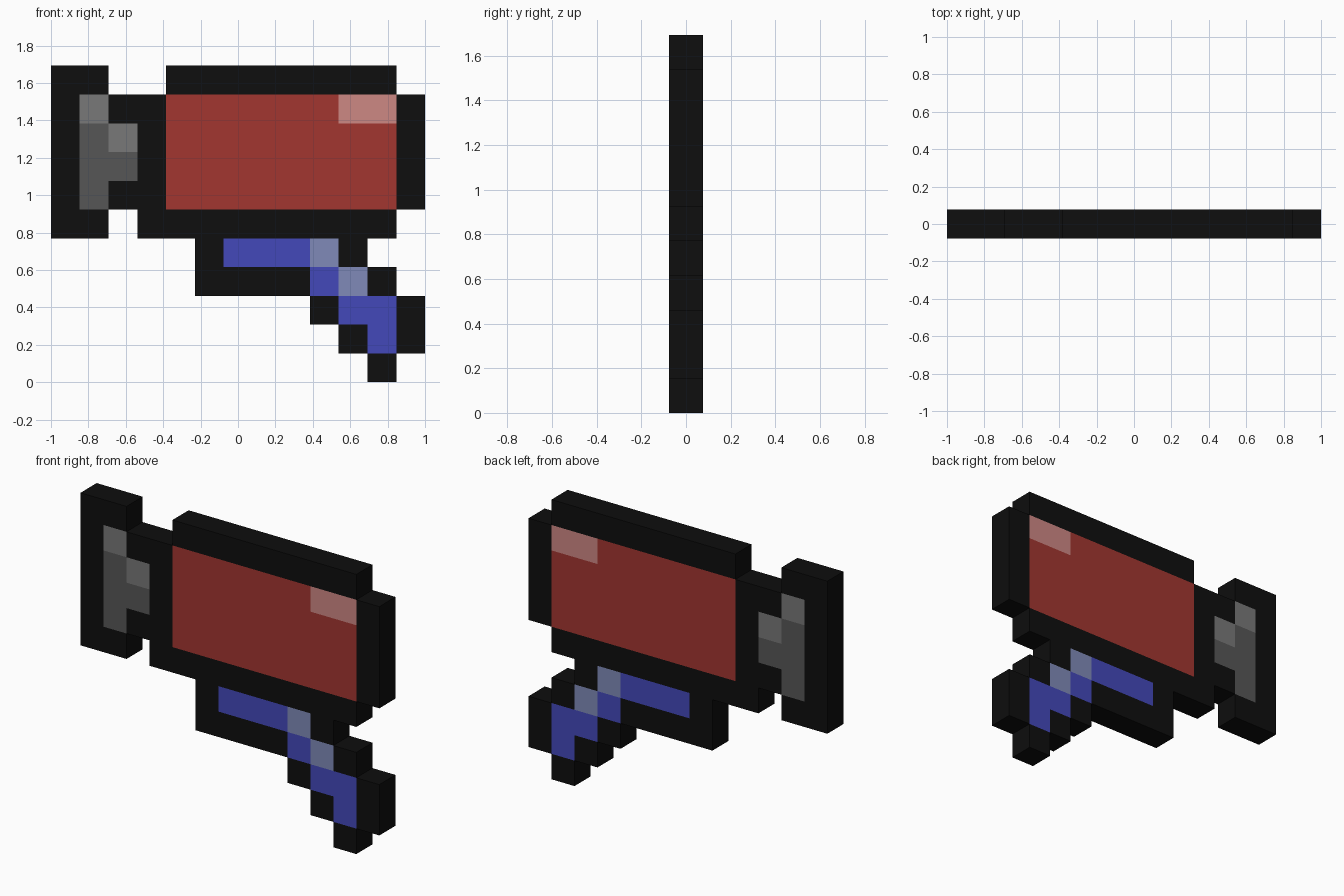
import bpy, bmesh

if "Cube" in bpy.data.objects:
    bpy.data.objects.remove(bpy.data.objects["Cube"])

P = 2 / 13            # pixel size
D = P / 2             # half thickness


def linear(c):
    c /= 255
    return c / 12.92 if c <= 0.04045 else ((c + 0.055) / 1.055) ** 2.4


def material(name, rgb):
    m = bpy.data.materials.new(name)
    m.diffuse_color = (*[linear(c) for c in rgb], 1)
    m.use_nodes = True
    m.node_tree.nodes["Principled BSDF"].inputs["Base Color"].default_value = m.diffuse_color
    return m


MATS = {
    "black": material("black", (14, 14, 14)),
    "red": material("red", (162, 54, 48)),
    "pink": material("pink", (206, 136, 132)),
    "grey": material("dark grey", (86, 86, 86)),
    "silver": material("light grey", (120, 120, 120)),
    "blue": material("blue", (67, 72, 186)),
    "sky": material("pale blue", (128, 138, 184)),
}

# Parts as pixel blocks: (column, row, width, height); later blocks overwrite earlier ones
PARTS = [
    ("muzzle_rim", "black", [(0, 5, 2, 6)]),
    ("barrel_neck", "black", [(2, 6, 2, 4)]),
    ("body_frame", "black", [(4, 10, 8, 1), (3, 5, 9, 1), (12, 6, 1, 4)]),
    ("grip_frame", "black", [(5, 3, 4, 2), (10, 4, 1, 1), (11, 3, 1, 1), (9, 2, 1, 1),
                             (12, 1, 1, 2), (10, 1, 1, 1), (11, 0, 1, 1)]),
    ("muzzle_core", "grey", [(1, 6, 1, 3), (2, 7, 1, 1)]),
    ("muzzle_highlight", "silver", [(1, 9, 1, 1), (2, 8, 1, 1)]),
    ("body_panel", "red", [(4, 6, 8, 4)]),
    ("body_highlight", "pink", [(10, 9, 2, 1)]),
    ("grip_panel", "blue", [(6, 4, 3, 1), (9, 3, 1, 1), (10, 2, 2, 1), (11, 1, 1, 1)]),
    ("grip_highlight", "sky", [(9, 4, 1, 1), (10, 3, 1, 1)]),
]

cells = {}
for name, mat, blocks in PARTS:
    for c, r, w, h in blocks:
        for i in range(c, c + w):
            for j in range(r, r + h):
                cells[i, j] = name


def build(name, mat):
    """Extruded pixels: front and back faces, plus walls only on the outer silhouette."""
    bm = bmesh.new()

    def quad(*pts):
        bm.faces.new([bm.verts.new((-1 + x * P, y, z * P)) for x, y, z in pts])

    for (i, j), owner in cells.items():
        if owner != name:
            continue
        ring = [(i, j), (i + 1, j), (i + 1, j + 1), (i, j + 1)]
        quad(*[(x, -D, z) for x, z in ring])
        quad(*[(x, D, z) for x, z in reversed(ring)])
        for k, (di, dj) in enumerate([(0, -1), (1, 0), (0, 1), (-1, 0)]):
            if (i + di, j + dj) not in cells:
                (ax, az), (bx, bz) = ring[k], ring[(k + 1) % 4]
                quad((ax, D, az), (bx, D, bz), (bx, -D, bz), (ax, -D, az))
    bmesh.ops.remove_doubles(bm, verts=bm.verts, dist=1e-4)
    me = bpy.data.meshes.new(name)
    bm.to_mesh(me)
    bm.free()
    me.materials.append(MATS[mat])
    bpy.context.collection.objects.link(bpy.data.objects.new(name, me))


for name, mat, _ in PARTS:
    build(name, mat)
